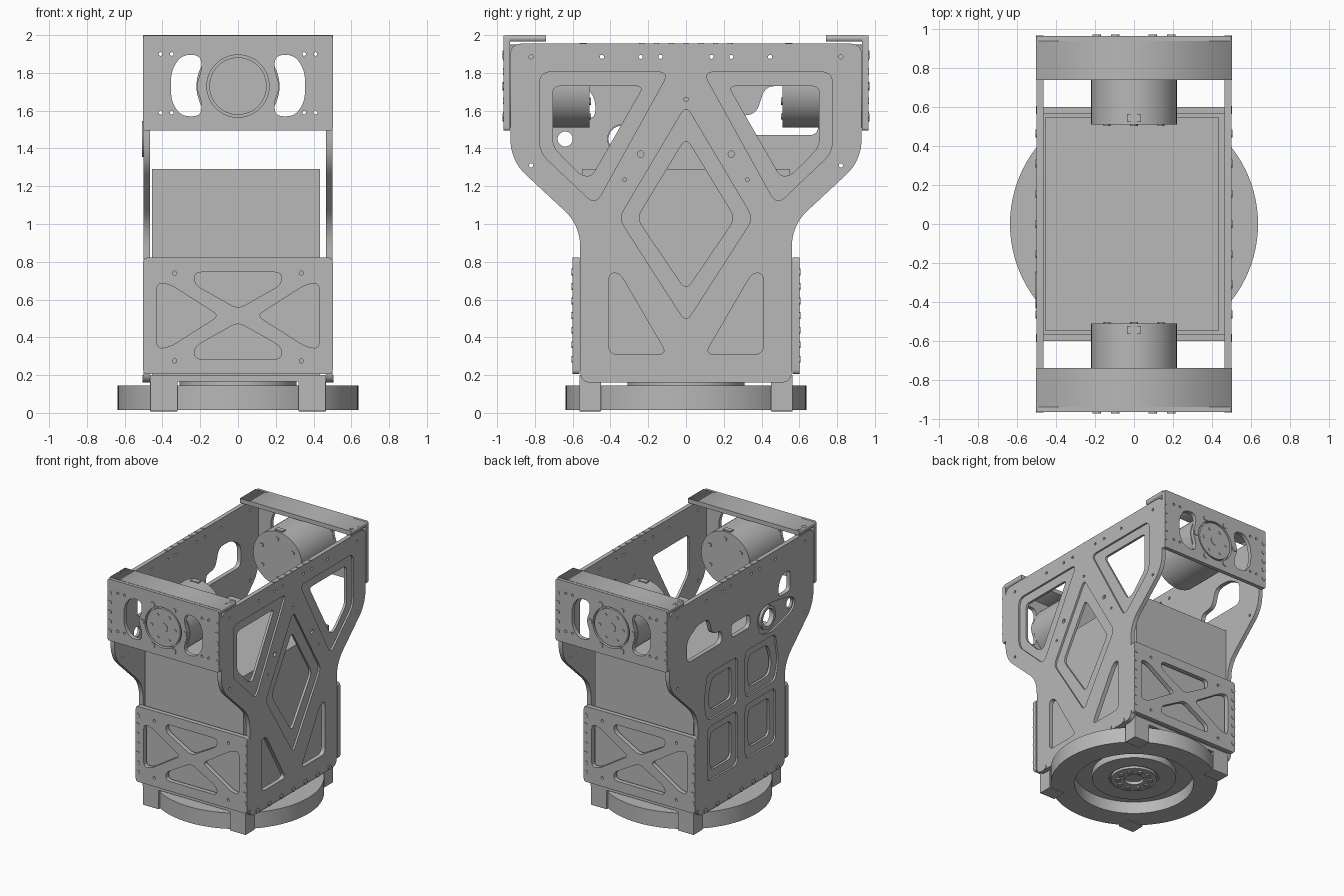
import bpy, bmesh
from math import sin, cos, pi
from mathutils import Matrix, Vector

cube = bpy.data.objects.get("Cube")
if cube:
    bpy.data.objects.remove(cube, do_unlink=True)

metal = bpy.data.materials.new("plain grey metal")
metal.use_nodes = True
grey = (0.48, 0.48, 0.48, 1)
metal.diffuse_color = grey
metal.node_tree.nodes["Principled BSDF"].inputs["Base Color"].default_value = grey

# Local profile axes to world: side = (y, z), front = (x, z), flat = (x, y)
SIDE = Matrix(((0, 0, 1), (1, 0, 0), (0, 1, 0))).to_4x4()
FRONT = Matrix(((1, 0, 0), (0, 0, -1), (0, 1, 0))).to_4x4()
FLAT = Matrix.Identity(4)


def finish(name, bm, smooth=False):
    bmesh.ops.remove_doubles(bm, verts=bm.verts, dist=0.0001)
    bmesh.ops.recalc_face_normals(bm, faces=bm.faces)
    mesh = bpy.data.meshes.new(name)
    bm.to_mesh(mesh)
    bm.free()
    mesh.materials.append(metal)
    obj = bpy.data.objects.new(name, mesh)
    bpy.context.collection.objects.link(obj)
    if smooth:
        bpy.ops.object.select_all(action="DESELECT")
        obj.select_set(True)
        bpy.context.view_layer.objects.active = obj
        bpy.ops.object.shade_smooth_by_angle(angle=0.6)
    return obj


def fillet(poly, r=0.04):
    out = []
    for i, p in enumerate(poly):
        p = Vector(p)
        a, b = Vector(poly[i - 1]) - p, Vector(poly[(i + 1) % len(poly)]) - p
        a *= min(r / a.length, 0.45)
        b *= min(r / b.length, 0.45)
        for k in range(6):
            t = k / 5
            out.append(p + a * (1 - t) ** 2 + b * t ** 2)
    return out


def rect(x0, x1, y0, y1):
    return [(x0, y0), (x1, y0), (x1, y1), (x0, y1)]


def circle(x, y, r, n=32):
    return [(x + r * cos(2 * pi * k / n), y + r * sin(2 * pi * k / n)) for k in range(n)]


def flip(poly):
    return [(-x, y) for x, y in poly]


def both(*polys):
    return list(polys) + [flip(p) for p in polys]


def plate(name, frame, lo, hi, outline, holes=()):
    """Filled profile with holes, extruded from lo to hi along the frame's third axis."""
    curve = bpy.data.curves.new(name, "CURVE")
    curve.dimensions = "2D"
    curve.fill_mode = "BOTH"
    curve.extrude = (hi - lo) / 2
    for loop in [outline, *holes]:
        spline = curve.splines.new("POLY")
        spline.points.add(len(loop) - 1)
        for pt, p in zip(spline.points, loop):
            pt.co = (p[0], p[1], 0, 1)
        spline.use_cyclic_u = True
    temp = bpy.data.objects.new(name + "_profile", curve)
    bpy.context.collection.objects.link(temp)
    graph = bpy.context.evaluated_depsgraph_get()
    mesh = bpy.data.meshes.new_from_object(temp.evaluated_get(graph))
    bm = bmesh.new()
    bm.from_mesh(mesh)
    bpy.data.objects.remove(temp)
    bpy.data.meshes.remove(mesh)
    bm.transform(frame @ Matrix.Translation((0, 0, (lo + hi) / 2)))
    return finish(name, bm)


def discs(name, frame, lo, hi, centres, r, n=16):
    """Round bosses or bolt heads sharing one frame and height range."""
    bm = bmesh.new()
    for x, y in centres:
        bmesh.ops.create_cone(bm, cap_ends=True, segments=n, radius1=r, radius2=r, depth=hi - lo,
                              matrix=frame @ Matrix.Translation((x, y, (lo + hi) / 2)))
    return finish(name, bm, True)


def box(name, x, y, z, bevel=0.0):
    bm = bmesh.new()
    size = [b - a for a, b in (x, y, z)]
    mid = [(a + b) / 2 for a, b in (x, y, z)]
    bmesh.ops.create_cube(bm, size=1, matrix=Matrix.Translation(mid) @ Matrix.Diagonal((*size, 1)))
    if bevel:
        bmesh.ops.bevel(bm, geom=bm.edges[:], offset=bevel, segments=2, affect="EDGES", profile=0.5)
    return finish(name, bm)


# Side plates: an outer layer with wide pockets over an inner layer with smaller openings
half = [(0.56, 0.16), (0.56, 0.93), (0.60, 1.03), (0.89, 1.30), (0.93, 1.40), (0.93, 1.955)]
outline = fillet(half + flip(half)[::-1], 0.06)
small = [c for y, z in ((0.82, 1.885), (0.445, 1.885), (0.24, 1.885), (0.135, 1.885), (0.82, 1.31))
         for c in both(circle(y, z, 0.011, 12))]
lattice_small = small + [c for y, z, r in ((0.24, 1.37, 0.017), (0.325, 1.235, 0.01))
                         for c in both(circle(y, z, r, 12))] + [circle(0, 1.66, 0.011, 12)]
diamond = lambda w, h: fillet([(0, 1.053 - h), (w, 1.03), (0, 1.053 + h), (-w, 1.03)], 0.05)
window_out = fillet([(0.775, 1.805), (0.09, 1.805), (0.48, 1.10), (0.775, 1.38)], 0.06)
window_in = fillet([(0.705, 1.73), (0.225, 1.73), (0.50, 1.25), (0.56, 1.26), (0.705, 1.41)])
foot_tri = fillet([(0.41, 0.31), (0.41, 0.74), (0.35, 0.74), (0.10, 0.31)], 0.05)
plate("left_plate_outer", SIDE, 0.485, 0.5, outline,
      both(window_out, foot_tri) + [diamond(0.355, 0.575)] + lattice_small)
plate("left_plate_inner", SIDE, 0.465, 0.485, outline,
      both(window_in, foot_tri) + [diamond(0.26, 0.405)] + lattice_small)

curved = fillet([(0.70, 1.47), (0.70, 1.65), (0.57, 1.73), (0.42, 1.73), (0.37, 1.58),
                 (0.25, 1.57), (0.25, 1.47)], 0.05)
slot = fillet(rect(-0.11, 0.13, 1.46, 1.57))
upper_slot = fillet([(-0.48, 1.56), (-0.63, 1.56), (-0.63, 1.73), (-0.53, 1.73), (-0.48, 1.66)])
lobe = fillet([(-0.20, 1.48), (-0.24, 1.34), (-0.38, 1.31), (-0.66, 1.38), (-0.70, 1.46),
               (-0.64, 1.51), (-0.36, 1.56), (-0.25, 1.54)], 0.06)
panels_out = [fillet(p, 0.05) for p in both(
    rect(0.05, 0.44, 0.40, 0.84), [(0.05, 0.90), (0.44, 0.90), (0.48, 1.05), (0.44, 1.28), (0.05, 1.28)])]
panels_in = [fillet(p, 0.05) for p in both(
    rect(0.11, 0.38, 0.47, 0.78), [(0.11, 0.96), (0.38, 0.96), (0.41, 1.06), (0.36, 1.22), (0.11, 1.22)])]
plate("right_plate_outer", SIDE, -0.5, -0.485, outline,
      panels_out + [curved, slot, upper_slot, lobe] + small)
plate("right_plate_inner", SIDE, -0.485, -0.465, outline,
      panels_in + [curved, slot, upper_slot, circle(-0.34, 1.45, 0.075), circle(-0.64, 1.45, 0.04)] + small)
plate("right_plate_ring", SIDE, -0.507, -0.485, circle(-0.34, 1.45, 0.095), [circle(-0.34, 1.45, 0.07)])

# Core box, floor and feet
box("core_box", (-0.455, 0.435), (-0.55, 0.55), (0.2, 1.29))
box("floor_plate", (-0.465, 0.465), (-0.565, 0.565), (0.165, 0.2))
for sx in (-1, 1):
    for sy in (-1, 1):
        box("foot", sorted((sx * 0.32, sx * 0.465)), sorted((sy * 0.45, sy * 0.565)), (0.008, 0.19), 0.004)

# Front and back: lower truss panel, upper bracket, motor
kidney = fillet([(0.19, 1.82), (0.20, 1.895), (0.30, 1.895), (0.355, 1.81), (0.355, 1.65), (0.30, 1.57),
                 (0.20, 1.57), (0.19, 1.64), (0.225, 1.73)], 0.06)
top_cut = fillet([(-0.23, 0.745), (0.23, 0.745), (0.23, 0.68), (0, 0.55), (-0.23, 0.68)])
low_cut = [(x, 1.03 - z) for x, z in top_cut]
side_cut = fillet([(0.43, 0.69), (0.36, 0.68), (0.10, 0.515), (0.36, 0.35), (0.43, 0.34)])
panel_holes = [c for z in (0.74, 0.275) for c in both(circle(0.335, z, 0.011, 12))]
bracket_holes = [c for x in (0.35, 0.41) for z in (1.59, 1.90) for c in both(circle(x, z, 0.01, 12))]
six = lambda r, turn=0: [(r * cos(k * pi / 3 + turn), 1.73 + r * sin(k * pi / 3 + turn)) for k in range(6)]
edge_bolts = [(s * 0.484, 0.515 + k * 0.077) for s in (-1, 1) for k in range(-3, 4)]
edge_bolts_up = [(s * 0.484, 1.73 + k * 0.077) for s in (-1, 1) for k in range(-2, 3)]
for end, frame in (("front", FRONT), ("back", Matrix.Rotation(pi, 4, "Z") @ FRONT)):
    plate(end + "_panel", frame, 0.565, 0.602, fillet(rect(-0.502, 0.502, 0.205, 0.822), 0.025),
          both(side_cut) + [top_cut, low_cut] + panel_holes)
    plate(end + "_bracket_face", frame, 0.932, 0.965, fillet(rect(-0.502, 0.502, 1.495, 1.998), 0.015),
          both(kidney) + [circle(0, 1.73, 0.165, 48)] + bracket_holes)
    plate(end + "_bracket_top", frame @ SIDE.inverted() @ Matrix.Rotation(0, 4, "X") @ SIDE,
          0.74, 0.94, rect(-0.502, 0.502, 1.965, 2.0))
    discs(end + "_motor", frame, 0.51, 0.935, [(0, 1.73)], 0.22, 64)
    discs(end + "_motor_flange", frame, 0.93, 0.962, [(0, 1.73)], 0.152, 48)
    discs(end + "_motor_hub", frame, 0.96, 0.966, [(0, 1.73)], 0.038, 24)
    discs(end + "_flange_bolts", frame, 0.96, 0.966, six(0.105), 0.012)
    discs(end + "_motor_bolts", frame, 0.96, 0.972, six(0.192), 0.022)
    discs(end + "_motor_rear_bolts", frame, 0.502, 0.512, six(0.16, 0.5), 0.016)
    discs(end + "_panel_bolts", frame, 0.6, 0.606, edge_bolts, 0.018)
    discs(end + "_bracket_bolts", frame, 0.963, 0.969, edge_bolts_up, 0.018)
    s = -1 if end == "front" else 1
    box(end + "_motor_socket", (-0.035, 0.035), sorted((s * 0.525, s * 0.565)), (1.93, 1.957))

# Bolts along the plate bottoms, plate tops and bracket tops
row = [(k * 0.155, 0.18) for k in range(-3, 4)]
discs("left_base_bolts", SIDE, 0.498, 0.506, row, 0.02)
discs("right_base_bolts", SIDE, -0.506, -0.498, row, 0.02)
discs("plate_top_bolts", FLAT, 1.95, 1.959, [(s * 0.484, k * 0.078) for s in (-1, 1) for k in range(-3, 4)], 0.014)
discs("bracket_top_bolts", FLAT, 1.995, 2.0,
      [(s * 0.484, t * y) for s in (-1, 1) for t in (-1, 1) for y in (0.77, 0.83)], 0.018)

# Round turntable base with a stepped hub underneath
plate("base_ring", FLAT, 0.015, 0.145, circle(0, 0, 0.637, 96), [circle(0, 0, 0.455, 72)])
discs("base_deck", FLAT, 0.115, 0.143, [(0, 0)], 0.5, 72)
discs("base_riser", FLAT, 0.14, 0.168, [(0, 0)], 0.31, 64)
plate("hub_disc", FLAT, 0.06, 0.118, circle(0, 0, 0.32, 64), [circle(0, 0, 0.19, 48)])
discs("hub_seat", FLAT, 0.075, 0.118, [(0, 0)], 0.2, 48)
plate("hub_ring", FLAT, 0.05, 0.08, circle(0, 0, 0.175, 48), [circle(0, 0, 0.075, 32)])
discs("hub_bolts", FLAT, 0.04, 0.055, [(0.125 * cos(k * pi / 5), 0.125 * sin(k * pi / 5)) for k in range(10)], 0.022)
